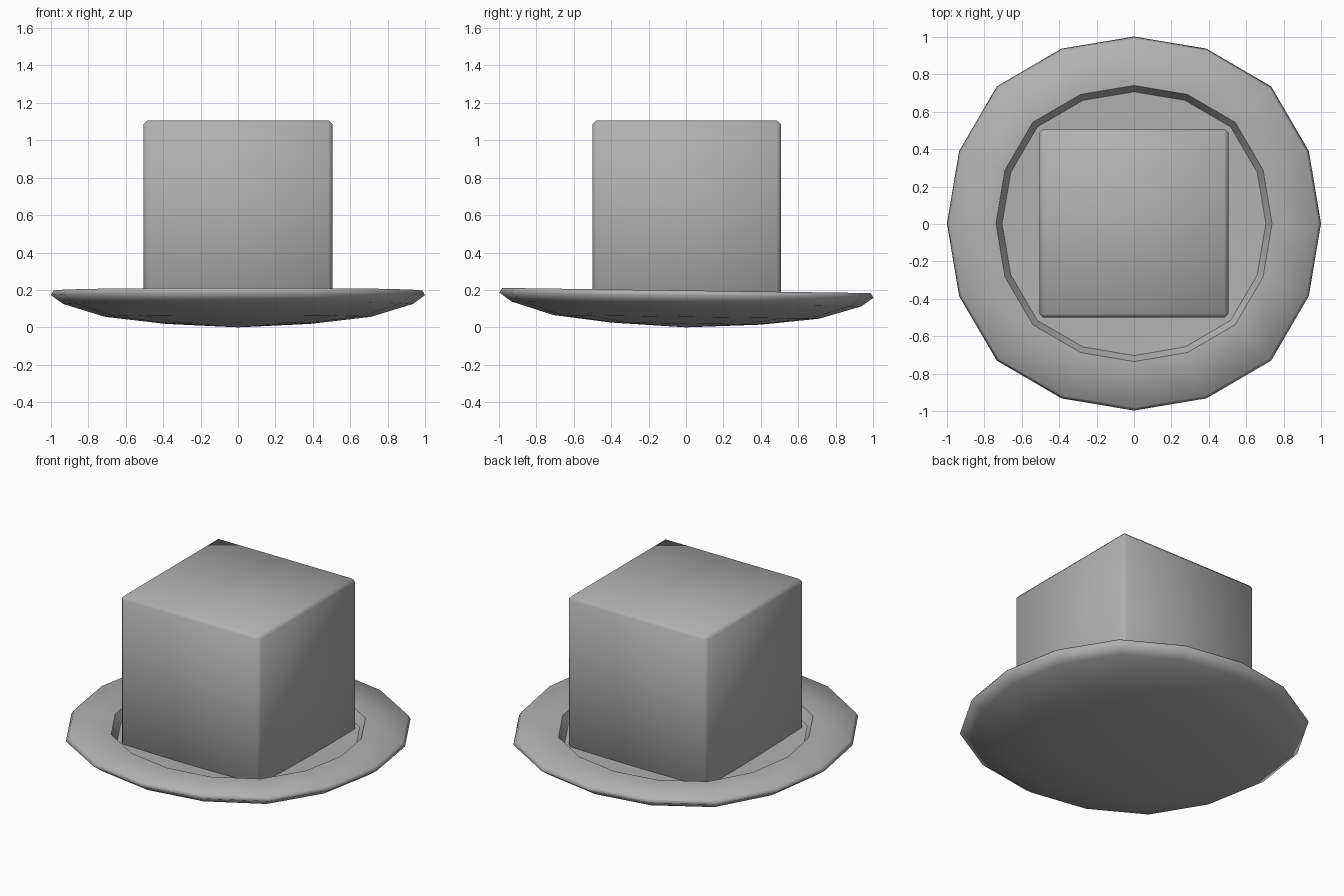
import bpy, bmesh
from math import cos, sin, pi, radians
from mathutils import Matrix

if "Cube" in bpy.data.objects:
    bpy.data.objects.remove(bpy.data.objects["Cube"])

SIDES = 16
SQUARISH = [1.0, 1.012, 1.037, 1.012]   # the round outline bulges on its diagonals

grey = bpy.data.materials.new("mid_grey")
grey.diffuse_color = (0.44, 0.44, 0.44, 1.0)
grey.use_nodes = True
grey.node_tree.nodes["Principled BSDF"].inputs["Base Color"].default_value = grey.diffuse_color


def finish(bm, name):
    bmesh.ops.recalc_face_normals(bm, faces=bm.faces)
    for f in bm.faces:
        f.smooth = True
    mesh = bpy.data.meshes.new(name)
    bm.to_mesh(mesh)
    bm.free()
    mesh.materials.append(grey)
    ob = bpy.data.objects.new(name, mesh)
    bpy.context.collection.objects.link(ob)
    return ob


# Dish: shallow bowl underneath, flat rim and a recessed floor, very slightly tilted
profile = [(0.40, 0.02), (0.71, 0.056), (0.935, 0.125), (1.0, 0.172),
           (0.985, 0.197), (0.738, 0.197), (0.705, 0.138), (0.40, 0.127)]
bm = bmesh.new()
rings = []
for r, z in profile:
    ring = []
    for i in range(SIDES):
        a = 2 * pi * i / SIDES
        k = r * SQUARISH[i % 4]
        ring.append(bm.verts.new((k * cos(a), k * sin(a), z)))
    rings.append(ring)
for lo, hi in zip(rings, rings[1:]):
    for i in range(SIDES):
        j = (i + 1) % SIDES
        bm.faces.new((lo[i], lo[j], hi[j], hi[i]))
bottom = bm.verts.new((0, 0, 0))
for i in range(SIDES):
    bm.faces.new((bottom, rings[0][(i + 1) % SIDES], rings[0][i]))
bm.faces.new(rings[-1])
# crisp edges around the recess
for ring in rings[5:7]:
    for i in range(SIDES):
        bm.edges.get((ring[i], ring[(i + 1) % SIDES])).smooth = False
bmesh.ops.transform(bm, matrix=Matrix.Rotation(radians(-0.8), 4, 'X'), verts=bm.verts)
finish(bm, "dish")

# Block: chamfered cube resting in the recess
bm = bmesh.new()
bmesh.ops.create_cube(bm, size=1.01, matrix=Matrix.Translation((0, 0.004, 0.602)))
bmesh.ops.bevel(bm, geom=bm.edges[:], offset=0.022, segments=1, affect='EDGES')
finish(bm, "block")
